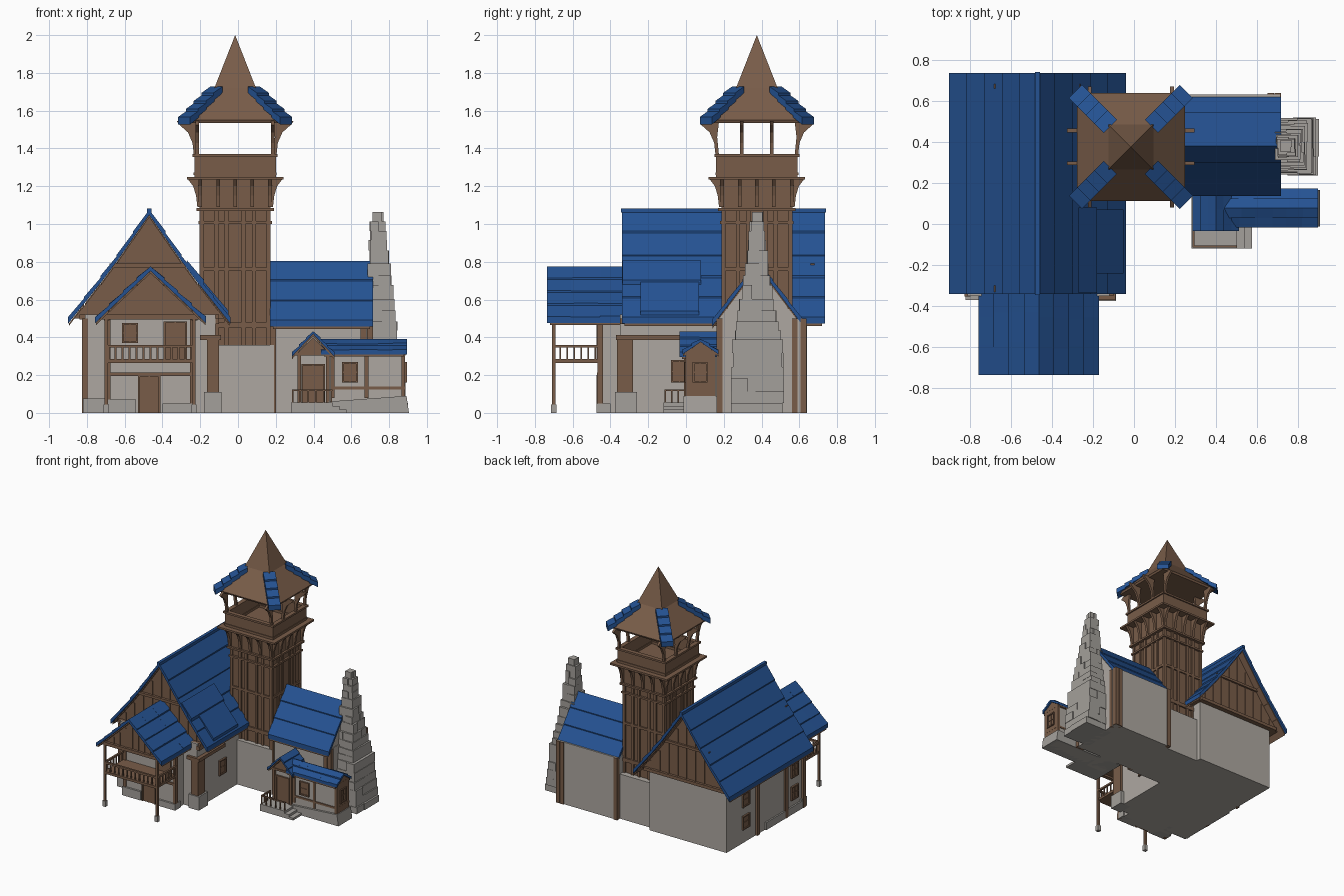
import bpy, bmesh, math, random
from mathutils import Vector

random.seed(4)
cube = bpy.data.objects.get("Cube")
if cube:
    bpy.data.objects.remove(cube)


def material(name, rgb):
    m = bpy.data.materials.new(name)
    m.use_nodes = True
    m.diffuse_color = (*rgb, 1)
    m.node_tree.nodes["Principled BSDF"].inputs["Base Color"].default_value = (*rgb, 1)
    return m


BLUE = material("blue_shingle", (0.018, 0.085, 0.29))
WOOD = material("brown_wood", (0.19, 0.108, 0.066))
PLASTER = material("pale_plaster", (0.42, 0.39, 0.355))
STONE = material("grey_stone", (0.37, 0.35, 0.325))


def finish(name, bm, mat):
    bmesh.ops.recalc_face_normals(bm, faces=bm.faces)
    me = bpy.data.meshes.new(name)
    bm.to_mesh(me)
    bm.free()
    me.materials.append(mat)
    ob = bpy.data.objects.new(name, me)
    bpy.context.collection.objects.link(ob)
    return ob


def boxes(name, mat, *items):
    """Each item is (x0, x1, y0, y1, z0, z1)."""
    bm = bmesh.new()
    for x0, x1, y0, y1, z0, z1 in items:
        vs = bmesh.ops.create_cube(bm, size=1)["verts"]
        for v in vs:
            v.co = Vector((x0 + (v.co.x + .5) * (x1 - x0), y0 + (v.co.y + .5) * (y1 - y0),
                           z0 + (v.co.z + .5) * (z1 - z0)))
    return finish(name, bm, mat)


def prism(name, mat, axis, pts, lo, hi):
    """Extrude a profile of (across, z) points along x or y."""
    bm = bmesh.new()
    ends = []
    for t in (lo, hi):
        ends.append([bm.verts.new((t, a, z) if axis == "x" else (a, t, z)) for a, z in pts])
    n = len(pts)
    bm.faces.new(ends[0])
    bm.faces.new(ends[1])
    for i in range(n):
        j = (i + 1) % n
        bm.faces.new((ends[0][i], ends[0][j], ends[1][j], ends[1][i]))
    return finish(name, bm, mat)


def height(profile, h):
    for (h0, z0), (h1, z1) in zip(profile, profile[1:]):
        if h <= h1 + 1e-6:
            return z0 + (z1 - z0) * (h - h0) / (h1 - h0)
    return profile[-1][1]


def gable_roof(name, axis, c, profile, lo, hi, rows, cols=1, th=.028):
    """Shingle courses on both slopes over a wooden lining."""
    half = profile[-1][0]
    for side, label in ((-1, "low"), (1, "high")):
        for r in range(rows):
            h0, h1 = half * r / rows, half * (r + 1) / rows
            z0, z1 = height(profile, h0), height(profile, h1)
            cuts = [lo + (hi - lo) * (k + random.uniform(-.15, .15) * (0 < k < cols)) / cols
                    for k in range(cols + 1)]
            for a, b in zip(cuts, cuts[1:]):
                lift = random.uniform(.006, .012)
                prism(f"{name}_{label}_course", BLUE, axis,
                      [(c + side * h0, z0), (c + side * h1, z1 + lift),
                       (c + side * h1, z1 - th), (c + side * h0, z0 - th)], a, b)
            prism(f"{name}_{label}_lining", WOOD, axis,
                  [(c + side * h0, z0 - th), (c + side * h1 * .99, z1 - th),
                   (c + side * h1 * .99, z1 - th - .012), (c + side * h0, z0 - th - .012)],
                  lo + .015, hi - .015)


def gable_fill(name, axis, c, profile, base, lo, hi, drop=.035):
    """Solid boarded attic under a roof, with battens on both ends."""
    pts = [(h, z - drop) for h, z in profile if z - drop > base]
    edge = profile[-1][0] * .92
    pts.append((edge, base))
    ring = [(c + h, z) for h, z in pts] + [(c - h, z) for h, z in reversed(pts[1:])]
    prism(name, WOOD, axis, ring, lo, hi)
    items = []
    for k in range(-4, 5):
        h = edge * k / 5
        top = height(profile, abs(h) + .01) - drop - .012
        if top > base:
            u = (c + h - .006, c + h + .006)
            w = (lo - .006, hi + .006)
            items.append((*w, *u, base, top) if axis == "x" else (*u, *w, base, top))
    boxes(name + "_battens", WOOD, *items)


def opening(name, axis, plane, sign, u0, u1, z0, z1, bars=True):
    """A wooden window or door: panel, frame and cross bars."""
    def part(d, a, b, s, t):
        p, q = sorted((plane - sign * .004, plane + sign * d))
        return (p, q, a, b, s, t) if axis == "x" else (a, b, p, q, s, t)
    f, m, mz = .01, (u0 + u1) / 2, (z0 + z1) / 2
    items = [part(.006, u0, u1, z0, z1), part(.014, u0 - f, u0, z0, z1 + f), part(.014, u1, u1 + f, z0, z1 + f),
             part(.014, u0, u1, z1, z1 + f), part(.010, m - .003, m + .003, z0, z1)]
    if bars:
        items += [part(.014, u0 - f, u1 + f, z0 - f, z0), part(.010, u0, u1, mz - .003, mz + .003)]
    boxes(name, WOOD, *items)


# Main house
boxes("main_walls", PLASTER, (-.81, -.12, -.35, .64, 0, .52))
boxes("front_room_walls", PLASTER, (-.69, -.24, -.46, -.34, 0, .53))
boxes("main_plinth", STONE, (-.82, -.6, -.37, -.3, 0, .075), (-.705, -.54, -.475, -.4, 0, .07),
      (-.4, -.23, -.475, -.4, 0, .05), (-.822, -.8, -.35, .15, 0, .06))
main_profile = [(0, 1.075), (.21, .775), (.43, .5)]
gable_roof("main_roof", "y", -.47, main_profile, -.34, .735, 5)
gable_fill("main_gable", "y", -.47, main_profile, .5, -.31, .665)
boxes("main_beams", WOOD, (-.84, -.1, -.335, -.3, .495, .52), (-.84, -.1, .65, .685, .495, .52),
      (-.68, -.26, -.33, -.3, .77, .79), (-.68, -.26, .66, .68, .77, .79))
boxes("roof_ridge_cap", BLUE, (-.482, -.458, -.345, .74, 1.06, 1.082))
for a, b, y0, y1 in ((.2, .29, -.335, .08), (.29, .42, -.24, .07)):
    za, zb = height(main_profile, a), height(main_profile, b)
    prism("roof_patch", BLUE, "y", [(-.47 + a, za + .018), (-.47 + b, zb + .028),
                                    (-.47 + b, zb), (-.47 + a, za)], y0, y1)
boxes("side_posts", WOOD, *[(-.825, -.795, y - .017, y + .017, 0, .5) for y in (-.335, -.11, .25)])
for y in (.40, -.22):
    for z in (.12, .3):
        opening("left_window", "x", -.81, -1, y - .035, y + .035, z, z + .09)
opening("right_window", "x", -.12, 1, -.07, 0, .17, .27)
boxes("corner_post", WOOD, (-.165, -.1, -.365, -.28, .1, .41))
boxes("corner_post_base", STONE, (-.18, -.088, -.375, -.26, 0, .11))
boxes("side_beam", WOOD, (-.2, -.09, -.37, -.03, .385, .412), (-.13, -.1, -.35, .17, .47, .5))

# Front gable and balcony
front_profile = [(0, .775), (.293, .5)]
gable_roof("front_roof", "y", -.463, front_profile, -.735, -.3, 4, 3, .024)
gable_fill("front_gable", "y", -.463, front_profile, .51, -.69, -.32, .03)
boxes("front_gable_beam", WOOD, (-.735, -.195, -.71, -.68, .495, .52), (-.71, -.68, -.7, -.4, .49, .515),
      (-.245, -.215, -.7, -.4, .49, .515))
boxes("balcony_floor", WOOD, (-.7, -.23, -.71, -.45, .265, .285))
rail = [(-.7, -.23, -.708, -.692, .345, .36), (-.705, -.69, -.7, -.46, .345, .36), (-.24, -.225, -.7, -.46, .345, .36)]
rail += [(-.69 + .037 * i, -.681 + .037 * i, -.704, -.696, .28, .35) for i in range(13)]
for x in (-.698, -.233):
    rail += [(x - .004, x + .004, -.67 + .037 * i, -.661 + .037 * i, .28, .35) for i in range(6)]
boxes("balcony_railing", WOOD, *rail)
boxes("balcony_posts", WOOD, *[(x - .009, x + .009, -.709, -.691, .03, .51) for x in (-.698, -.233)])
boxes("balcony_post_feet", STONE, *[(x - .014, x + .014, -.714, -.686, 0, .045) for x in (-.698, -.233)])
boxes("front_room_timber", WOOD, (-.695, -.235, -.47, -.45, .195, .215), (-.7, -.675, -.468, -.44, 0, .5),
      (-.255, -.23, -.468, -.44, 0, .5))
opening("lower_door", "y", -.46, -1, -.52, -.42, 0, .19, False)
opening("balcony_door", "y", -.46, -1, -.385, -.28, .285, .475, False)
opening("balcony_window", "y", -.46, -1, -.605, -.54, .38, .465)

# Tower
TX, TY = -.015, .375
def square(h, z0, z1):
    return (TX - h, TX + h, TY - h, TY + h, z0, z1)

boxes("tower_base", PLASTER, (-.13, .19, .16, .6, 0, .36))
boxes("tower_shaft", WOOD, square(.178, .34, 1.25), square(.195, 1.0, 1.015), square(.205, 1.07, 1.085),
      square(.19, .45, .48), square(.188, .75, .77), square(.188, 1.08, 1.25), square(.255, 1.235, 1.25))
for k in range(4):
    def turn(ob, extra=0):
        ob.location = (TX, TY, 0)
        ob.rotation_euler.z = k * math.pi / 2 + extra
    turn(boxes("tower_battens", WOOD, *[(u - .011, u + .011, .17, .188, .36, 1.24)
                                        for u in (-.177, -.1, -.045, .045, .1, .177)]))
    for u in (-.185, -.09, 0, .09, .185):
        turn(prism("tower_bracket", WOOD, "x", [(.18, 1.09), (.2, 1.09), (.207, 1.15), (.222, 1.2),
                                                (.25, 1.237), (.18, 1.237)], u - .01, u + .01))
    turn(boxes("belfry_wall", WOOD, (-.215, .215, .195, .215, 1.24, 1.36),
               (-.225, .225, .19, .225, 1.355, 1.37), (-.22, .22, .19, .22, 1.26, 1.272)))
    for u in ((-.08, .08) if k % 2 else (-.2, .2)):
        turn(prism("belfry_support", WOOD, "x", [(.2, 1.36), (.218, 1.36), (.226, 1.43), (.25, 1.485), (.295, 1.525),
                                                 (.31 if k % 2 else .265, 1.545), (.2, 1.545), (.21, 1.46)],
                   u - .009, u + .009))
    # Shingle strips over the hips
    for r in range(4):
        a, b = r / 4, (r + 1) / 4 + .03
        d = [(.1 + .165 * t) * math.sqrt(2) for t in (a, b)]
        z = [1.722 - .17 * t for t in (a, b)]
        turn(prism("hip_shingle", BLUE, "x", [(d[0], z[0] + .005), (d[1], z[1] + .02),
                                              (d[1], z[1] - .02), (d[0], z[0] - .03)], -.045, .045), math.pi / 4)

bm = bmesh.new()
rings = []
for h, z in ((.255, 1.535), (.262, 1.55), (.11, 1.72)):
    rings.append([bm.verts.new((TX + sx * h, TY + sy * h, z)) for sx, sy in ((-1, -1), (1, -1), (1, 1), (-1, 1))])
tip = bm.verts.new((TX, TY, 2))
bm.faces.new(rings[0])
for i in range(4):
    j = (i + 1) % 4
    for lo, hi in zip(rings, rings[1:]):
        bm.faces.new((lo[i], lo[j], hi[j], hi[i]))
    bm.faces.new((rings[2][i], rings[2][j], tip))
finish("spire", bm, WOOD)

# Right wing
boxes("wing_walls", PLASTER, (.17, .71, .18, .63, 0, .5))
wing_profile = [(0, .805), (.243, .485)]
gable_roof("wing_roof", "x", .38, wing_profile, .17, .715, 3)
prism("wing_gable", PLASTER, "x", [(.17, .49), (.38, .765), (.59, .49)], .18, .705)
boxes("wing_posts", WOOD, *[(x - .016, x + .016, y - .016, y + .016, 0, .5)
                            for x in (.185, .665, .7) for y in (.178, .622)],
      (.17, .71, .165, .19, .46, .485), (.69, .715, .56, .59, 0, .5))

# Stone chimney built in courses
levels = [(0, .66, .895, .24, .515), (.35, .68, .855, .25, .51), (.5, .69, .83, .28, .47),
          (.7, .69, .81, .31, .44), (.95, .70, .78, .34, .41), (1.08, .72, .755, .355, .395)]
stones, z = [], 0
while z < 1.05:
    h = min(random.uniform(.045, .075), 1.07 - z)
    lo = max(l for l in levels if l[0] <= z)
    hi = levels[levels.index(lo) + 1]
    t = (z - lo[0]) / (hi[0] - lo[0])
    x0, x1, y0, y1 = [p + (q - p) * t for p, q in zip(lo[1:], hi[1:])]
    xm = x0 + (x1 - x0) * random.uniform(.35, .65)
    ym = y0 + (y1 - y0) * random.uniform(.3, .7)
    for xa, xb in ((x0, xm), (xm, x1)):
        for ya, yb in ((y0, ym), (ym, y1)):
            j = [random.uniform(-.006, .006) for _ in range(2)]
            stones.append((xa + j[0] * (xa == x0), xb + j[0] * (xb == x1),
                           ya + j[1] * (ya == y0), yb + j[1] * (yb == y1), z, z + h))
    z += h
boxes("chimney", STONE, *stones)

# Small wing
boxes("small_wing_walls", PLASTER, (.47, .88, .005, .15, 0, .33))
prism("small_wing_plinth", STONE, "y", [(.48, 0), (.905, 0), (.892, .09), (.48, .06)], -.012, .165)
small_profile = [(0, .39), (.095, .325)]
gable_roof("small_roof", "x", .077, small_profile, .44, .895, 2, 6, .015)
prism("small_gable", WOOD, "x", [(0, .32), (.077, .365), (.155, .32)], .5, .885)
boxes("small_wing_timber", WOOD, *[(x - .01, x + .01, -.003, .155, .08, .33) for x in (.5, .68, .875)],
      (.49, .886, -.002, .155, .125, .14), (.49, .886, -.005, .155, .305, .325))
opening("small_front_window", "y", .005, -1, .56, .625, .17, .26)
opening("small_end_window", "x", .88, 1, .045, .105, .17, .26)

# Porch
boxes("porch_walls", PLASTER, (.32, .48, .01, .18, 0, .32))
gable_roof("porch_roof", "y", .398, [(0, .432), (.113, .312)], -.035, .165, 3, 2, .015)
prism("porch_gable", WOOD, "y", [(.31, .31), (.398, .4), (.486, .31)], -.01, .16)
boxes("porch_platform", STONE, (.28, .5, -.118, .17, 0, .055), (.5, .537, -.118, -.01, 0, .037),
      (.537, .575, -.118, -.01, 0, .018))
boxes("porch_timber", WOOD, *[(x - .009, x + .009, -.01, .02, .05, .32) for x in (.325, .475)],
      (.3, .49, -.015, .01, .305, .32))
opening("porch_door", "y", .01, -1, .345, .45, .055, .25, False)
fence = [(.285, .5, -.114, -.104, .115, .125), (.285, .295, -.114, 0, .115, .125)]
fence += [(.285 + .041 * i, .293 + .041 * i, -.113, -.105, .05, .12) for i in range(6)]
fence += [(.286, .294, -.08 + .035 * i, -.072 + .035 * i, .05, .12) for i in range(3)]
boxes("porch_railing", WOOD, *fence)
